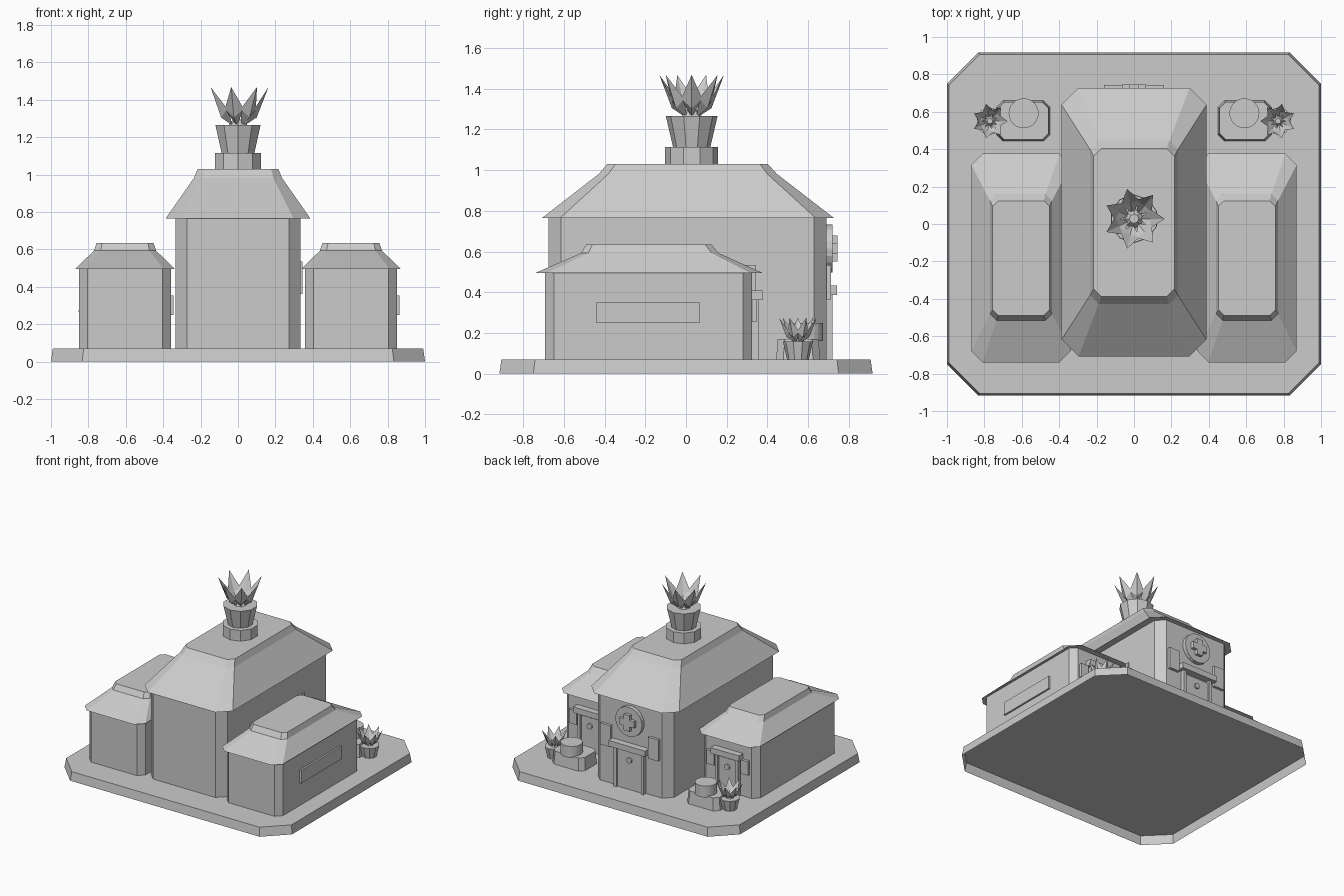
import bpy, bmesh, math
from mathutils import Matrix, Vector

if "Cube" in bpy.data.objects:
    bpy.data.objects.remove(bpy.data.objects["Cube"])

grey = bpy.data.materials.new("plain grey")
grey.use_nodes = True
COLOUR = (0.6, 0.6, 0.6, 1)
grey.diffuse_color = COLOUR
grey.node_tree.nodes["Principled BSDF"].inputs["Base Color"].default_value = COLOUR


def finish(name, bm):
    bmesh.ops.recalc_face_normals(bm, faces=bm.faces)
    mesh = bpy.data.meshes.new(name)
    bm.to_mesh(mesh)
    bm.free()
    mesh.materials.append(grey)
    obj = bpy.data.objects.new(name, mesh)
    bpy.context.collection.objects.link(obj)
    return obj


def loft(name, x, tiers, bottom=False, top=True):
    """Stack of corner-cut rectangles: (z, half width, front y, back y, corner cut)."""
    bm = bmesh.new()
    rings = []
    for z, w, y0, y1, c in tiers:
        pts = [(w, y0 + c), (w, y1 - c), (w - c, y1), (c - w, y1),
               (-w, y1 - c), (-w, y0 + c), (c - w, y0), (w - c, y0)]
        rings.append([bm.verts.new((x + px, py, z)) for px, py in pts])
    for a, b in zip(rings, rings[1:]):
        for i in range(8):
            j = (i + 1) % 8
            bm.faces.new((a[i], a[j], b[j], b[i]))
    if bottom:
        bm.faces.new(rings[0])
    if top:
        bm.faces.new(rings[-1])
    return finish(name, bm)


def box(name, x0, x1, y0, y1, z0, z1):
    bm = bmesh.new()
    size = Matrix.Diagonal((x1 - x0, y1 - y0, z1 - z0, 1))
    centre = Matrix.Translation(((x0 + x1) / 2, (y0 + y1) / 2, (z0 + z1) / 2))
    bmesh.ops.create_cube(bm, size=1, matrix=centre @ size)
    return finish(name, bm)


def drum(name, centre, r0, r1, depth, sides, facing_back=False):
    """Cone or cylinder growing from its base centre, upward or toward the back."""
    bm = bmesh.new()
    m = Matrix.Translation(centre)
    if facing_back:
        m = m @ Matrix.Rotation(-math.pi / 2, 4, 'X')
    m = m @ Matrix.Translation((0, 0, depth / 2))
    bmesh.ops.create_cone(bm, cap_ends=True, segments=sides, radius1=r0,
                          radius2=r1, depth=depth, matrix=m)
    return finish(name, bm)


def plant(name, x, y, z, s, turn):
    """Flared pot with a ring of wide, creased, pointed leaves."""
    drum(name + "_pot", (x, y, z), 0.092 * s, 0.127 * s, 0.15 * s, 10)
    drum(name + "_bud", (x, y, z + 0.15 * s), 0.05 * s, 0.025 * s, 0.03 * s, 8)
    # Each leaf: root, left edge, outer keel, right edge, tip, inner crease
    shape = [(0.03, 0, -0.005), (0.088, -0.052, 0.085), (0.1, 0, 0.04),
             (0.088, 0.052, 0.085), (0.163, 0, 0.203), (0.088, 0, 0.055)]
    bm = bmesh.new()
    leaves = 7
    for i in range(leaves):
        spin = Matrix.Rotation(2 * math.pi * i / leaves + turn, 3, 'Z')
        v = [bm.verts.new(spin @ Vector(p) * s + Vector((x, y, z + 0.15 * s)))
             for p in shape]
        for edge in (1, 3):
            for ridge in (2, 5):
                bm.faces.new((v[0], v[edge], v[ridge]))
                bm.faces.new((v[4], v[ridge], v[edge]))
    finish(name + "_leaves", bm)


def entrance(name, x, y, door, door_top, lintel, lintel_z, window, win_w, win_z):
    """Door, posts, lintel, porthole and flanking windows on a back wall."""
    box(name + "_door", x - door, x + door, y - 0.02, y + 0.015, FLOOR, door_top)
    box(name + "_lintel", x - lintel, x + lintel, y - 0.02, y + 0.052,
        lintel_z - 0.023, lintel_z + 0.023)
    drum(name + "_porthole", (x, y, door_top - 0.065), 0.022, 0.022, 0.028, 12, True)
    for side in (-1, 1):
        px, wx = x + side * door, x + side * window
        box(name + "_post", px - 0.012, px + 0.012, y - 0.02, y + 0.03,
            FLOOR, lintel_z - 0.02)
        box(name + "_window", wx - win_w, wx + win_w, y - 0.02, y + 0.022, *win_z)


FLOOR = 0.07

# Base slab, a shell open underneath
loft("base_slab", 0, [(0, 1, -0.917, 0.917, 0.167), (FLOOR, 0.99, -0.907, 0.907, 0.165)])

# Main hall
loft("main_walls", 0, [(FLOOR, 0.335, -0.675, 0.69, 0.062),
                       (0.77, 0.335, -0.675, 0.69, 0.062)], top=False)
loft("main_roof", 0, [(0.765, 0.387, -0.708, 0.727, 0.09),
                      (0.982, 0.235, -0.428, 0.446, 0.047),
                      (1.03, 0.216, -0.387, 0.403, 0.04)], bottom=True)
box("main_side_panel", 0.32, 0.346, -0.33, 0.345, 0.36, 0.535)
entrance("main", 0, 0.69, 0.12, 0.37, 0.16, 0.41, 0.21, 0.045, (0.365, 0.535))

# Round emblem with a raised cross
drum("emblem_disc", (0, 0.67, 0.615), 0.117, 0.117, 0.05, 20, True)
box("cross_bar", -0.064, 0.064, 0.71, 0.745, 0.589, 0.641)
box("cross_post", -0.026, 0.026, 0.71, 0.745, 0.551, 0.679)

# Rooftop planter
drum("roof_pedestal", (0, 0.028, 1.02), 0.13, 0.13, 0.095, 10)
plant("roof_plant", 0, 0.028, 1.115, 1, 0)

# Side wings with their yard fittings
for label, side, turn in (("right", -1, 0), ("left", 1, math.pi)):
    x = 0.604 * side
    loft(label + "_wing_walls", x, [(FLOOR, 0.246, -0.694, 0.325, 0.045),
                                    (0.5, 0.246, -0.694, 0.325, 0.045)], top=False)
    loft(label + "_wing_roof", x, [(0.495, 0.266, -0.74, 0.376, 0.06),
                                   (0.593, 0.166, -0.515, 0.16, 0.035),
                                   (0.635, 0.152, -0.49, 0.124, 0.03)], bottom=True)
    box(label + "_wing_side_panel", x + 0.23, x + 0.26, -0.44, 0.067, 0.25, 0.353)
    entrance(label + "_wing", x, 0.325, 0.09, 0.34, 0.125, 0.385,
             0.15, 0.033, (0.255, 0.365))
    loft(label + "_plinth", 0.592 * side, [(FLOOR, 0.143, 0.443, 0.659, 0.035),
                                           (0.17, 0.135, 0.451, 0.651, 0.033)])
    drum(label + "_plinth_drum", (0.59 * side, 0.592, 0.16), 0.08, 0.08, 0.09, 24)
    plant(label + "_yard_plant", 0.77 * side, 0.55, FLOOR, 0.58, turn)
